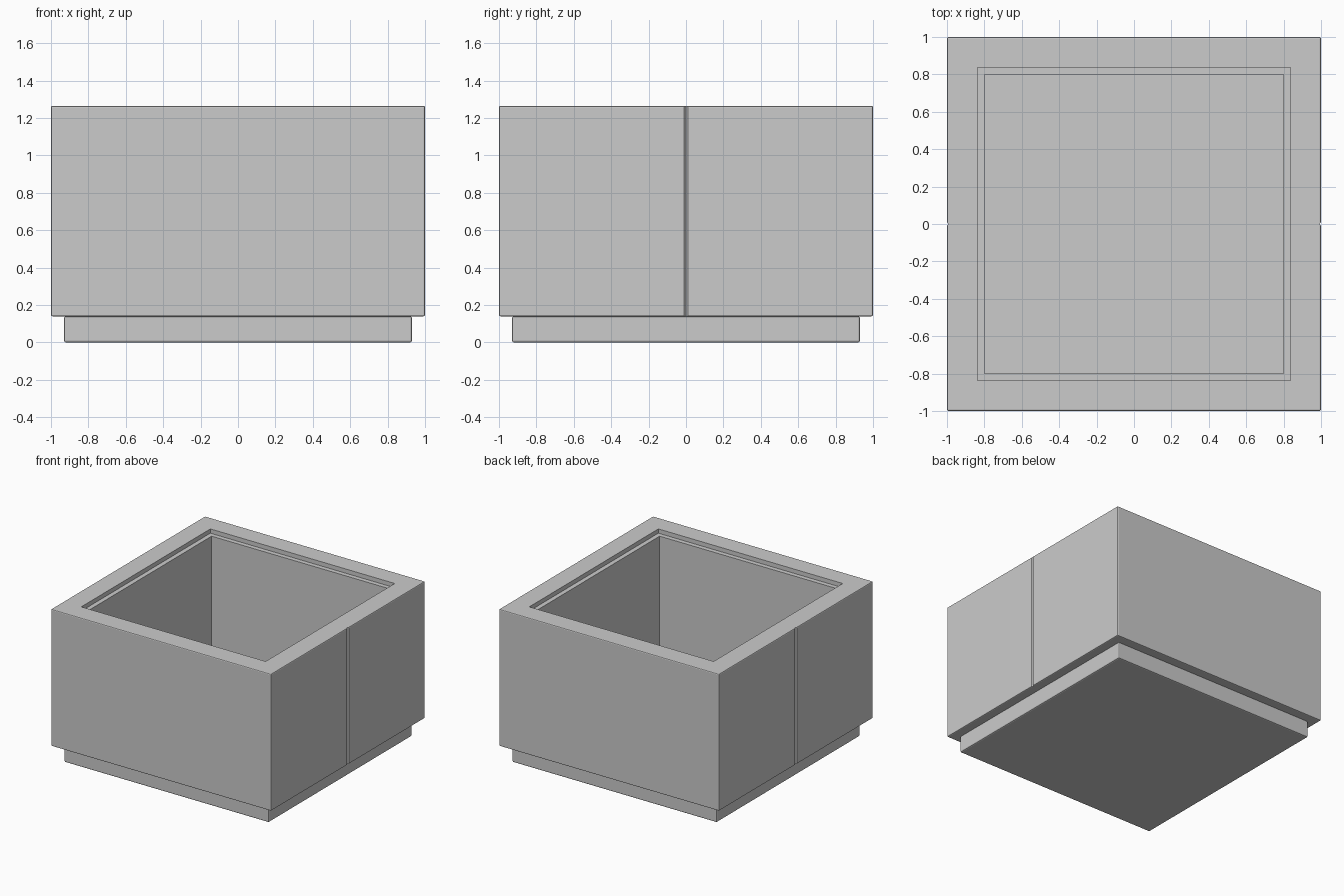
import bpy
from math import radians

if "Cube" in bpy.data.objects:
    bpy.data.objects.remove(bpy.data.objects["Cube"])


def box(name, half, z0, z1, bevel=0.0):
    """Square block from z0 to z1, optionally with softened edges."""
    bpy.ops.mesh.primitive_cube_add(size=1, location=(0, 0, (z0 + z1) / 2))
    ob = bpy.context.object
    ob.name = name
    ob.scale = (half * 2, half * 2, z1 - z0)
    bpy.ops.object.transform_apply(location=False, rotation=False, scale=True)
    if bevel:
        mod = ob.modifiers.new("soft_edges", 'BEVEL')
        mod.width = bevel
        mod.segments = 2
        bpy.ops.object.modifier_apply(modifier=mod.name)
    return ob


def cut(target, cutter):
    """Subtract the cutter from the target and discard it."""
    cutter.hide_render = True
    mod = target.modifiers.new("cut", 'BOOLEAN')
    mod.operation = 'DIFFERENCE'
    mod.solver = 'EXACT'
    mod.object = cutter
    bpy.context.view_layer.objects.active = target
    bpy.ops.object.modifier_apply(modifier=mod.name)
    bpy.data.objects.remove(cutter, do_unlink=True)


# Recessed plinth
box("plinth", 0.93, 0.0, 0.14, 0.01)

# Planter body with stepped opening
body = box("planter_body", 1.0, 0.14, 1.265, 0.008)
cut(body, box("cavity_cutter", 0.80, 0.18, 1.5))
cut(body, box("ledge_cutter", 0.838, 1.23, 1.5))

# Vertical V seam at the middle of each side
for side in (-1, 1):
    bpy.ops.mesh.primitive_cube_add(size=1, location=(side, 0, 0.7),
                                    rotation=(0, 0, radians(45)))
    seam = bpy.context.object
    seam.name = "seam_cutter"
    seam.scale = (0.015, 0.015, 1.6)
    bpy.ops.object.transform_apply(location=False, rotation=True, scale=True)
    cut(body, seam)
